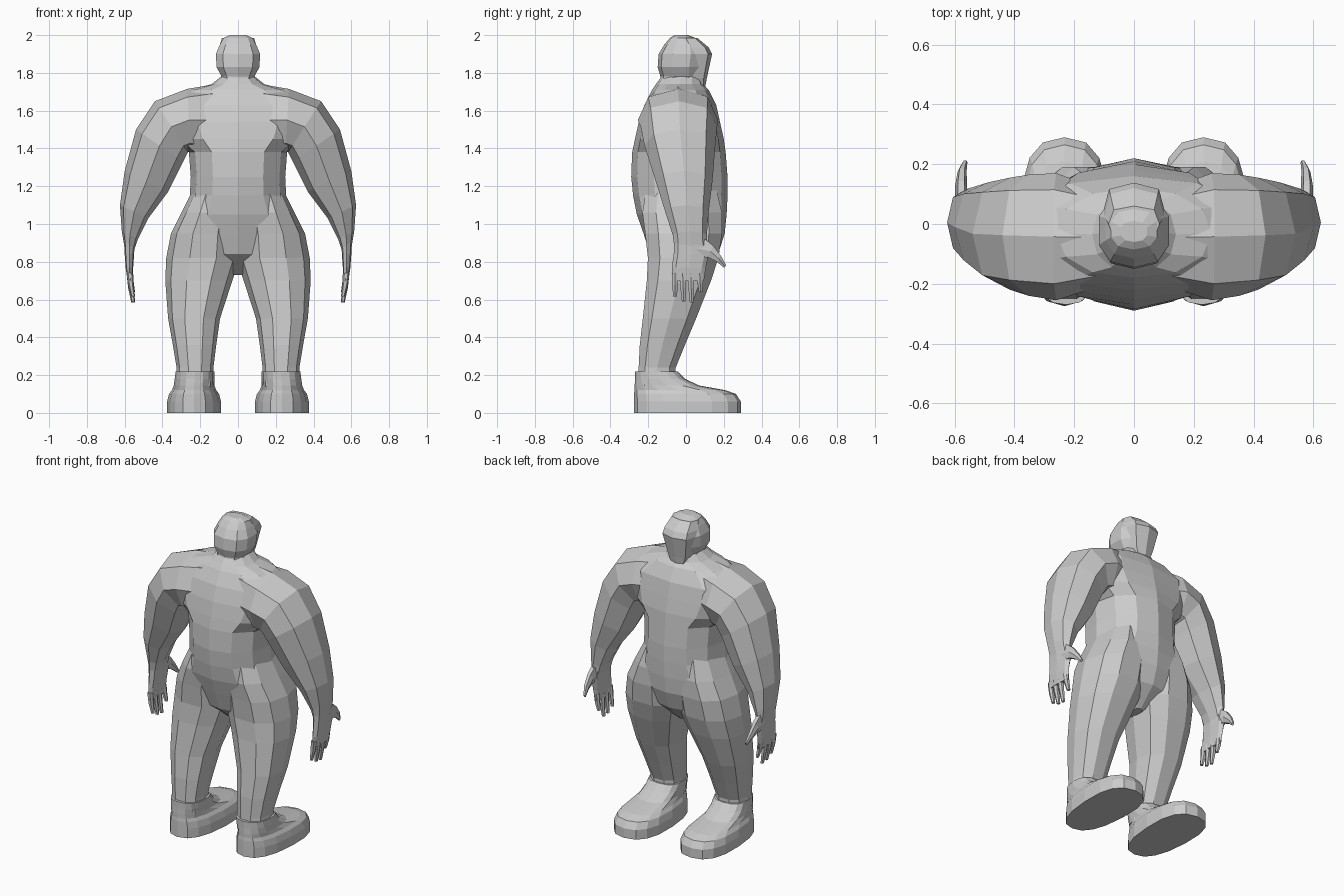
import bpy, bmesh, math
from mathutils import Vector


def loft(name, rings, n=8, e=2.2, taper=0.0, phase=0.0, mirror=False):
    """Skin a chain of superellipse rings, each (centre, u axis, v axis)."""
    bm = bmesh.new()
    loops = []
    for c, u, v in rings:
        loop = []
        for i in range(n):
            a = 2 * math.pi * i / n + phase
            ca, sa = math.cos(a), math.sin(a)
            p = math.copysign(abs(ca) ** (2 / e), ca)
            q = math.copysign(abs(sa) ** (2 / e), sa)
            loop.append(bm.verts.new(Vector(c) + Vector(u) * p * (1 + taper * q) + Vector(v) * q))
        loops.append(loop)
    for a, b in zip(loops, loops[1:]):
        for i in range(n):
            j = (i + 1) % n
            bm.faces.new((a[i], a[j], b[j], b[i]))
    bm.faces.new(loops[0][::-1])
    bm.faces.new(loops[-1])
    bmesh.ops.recalc_face_normals(bm, faces=bm.faces)
    me = bpy.data.meshes.new(name)
    bm.to_mesh(me)
    bm.free()
    ob = bpy.data.objects.new(name, me)
    bpy.context.collection.objects.link(ob)
    if mirror:
        ob.modifiers.new("Mirror", 'MIRROR')
    return ob


def level(z, x0, x1, y0, y1):
    """Horizontal ring from its x and y extents."""
    return (((x0 + x1) / 2, (y0 + y1) / 2, z), ((x1 - x0) / 2, 0, 0), (0, (y1 - y0) / 2, 0))


def centred(z, hx, y0, y1):
    return level(z, -hx, hx, y0, y1)


def limb(outer, inner, y0, y1):
    """Slanted ring spanning an outer and an inner (x, z) point."""
    o = Vector((outer[0], 0, outer[1]))
    i = Vector((inner[0], 0, inner[1]))
    return ((o + i) / 2 + Vector((0, (y0 + y1) / 2, 0)), (o - i) / 2, (0, (y1 - y0) / 2, 0))


# Torso, from crotch to collar
loft("torso", [centred(*r) for r in (
    (0.73, 0.03, -0.06, 0.06), (0.84, 0.22, -0.19, 0.17), (0.95, 0.33, -0.225, 0.205),
    (1.05, 0.30, -0.26, 0.215), (1.15, 0.255, -0.28, 0.22), (1.25, 0.25, -0.29, 0.22),
    (1.38, 0.26, -0.285, 0.21), (1.45, 0.35, -0.27, 0.20), (1.54, 0.40, -0.25, 0.18),
    (1.63, 0.40, -0.22, 0.16), (1.71, 0.26, -0.18, 0.12), (1.74, 0.14, -0.16, 0.09),
    (1.78, 0.09, -0.13, 0.08))], n=12)

# Head with neck
loft("head", [centred(*r) for r in (
    (1.70, 0.10, -0.14, 0.08), (1.78, 0.09, -0.135, 0.08), (1.83, 0.118, -0.15, 0.09),
    (1.90, 0.122, -0.145, 0.10), (1.95, 0.10, -0.115, 0.08), (1.985, 0.08, -0.085, 0.05),
    (2.00, 0.045, -0.06, 0.01))], n=10, e=2.5, phase=math.pi / 2)

# Wedge-shaped mask with a central ridge
loft("face_wedge", [centred(*r) for r in (
    (1.69, 0.035, 0.03, 0.095), (1.77, 0.075, -0.05, 0.11), (1.90, 0.105, -0.07, 0.138),
    (1.935, 0.10, -0.07, 0.12), (1.985, 0.085, -0.06, 0.06))], n=8, e=3, phase=math.pi / 2)

# Legs
loft("leg", [level(*r) for r in (
    (0.14, 0.13, 0.33, -0.26, -0.05), (0.24, 0.13, 0.325, -0.255, -0.05),
    (0.36, 0.115, 0.345, -0.25, 0.0), (0.50, 0.095, 0.37, -0.235, 0.06),
    (0.70, 0.03, 0.385, -0.215, 0.14), (0.82, -0.01, 0.38, -0.21, 0.18),
    (0.95, -0.01, 0.355, -0.225, 0.20), (1.06, -0.01, 0.30, -0.24, 0.20),
    (1.18, 0.0, 0.24, -0.22, 0.17))], n=10, e=2.3, mirror=True)

# Boots
loft("boot", [level(*r) for r in (
    (0.0, 0.09, 0.375, -0.275, 0.29), (0.06, 0.09, 0.375, -0.275, 0.29),
    (0.10, 0.10, 0.365, -0.275, 0.265), (0.12, 0.115, 0.35, -0.273, 0.21),
    (0.145, 0.125, 0.34, -0.272, 0.07), (0.18, 0.125, 0.335, -0.27, -0.005),
    (0.22, 0.125, 0.33, -0.27, -0.045))], n=16, e=2.5, taper=0.1, mirror=True)

# Arms, from inside the chest to the wrist
loft("arm", [limb(*r) for r in (
    ((0.12, 1.74), (0.18, 1.36), -0.22, 0.13), ((0.27, 1.715), (0.25, 1.385), -0.255, 0.17),
    ((0.44, 1.65), (0.265, 1.38), -0.24, 0.165), ((0.54, 1.50), (0.29, 1.33), -0.22, 0.155),
    ((0.60, 1.28), (0.37, 1.17), -0.16, 0.14), ((0.625, 1.10), (0.475, 1.03), -0.11, 0.12),
    ((0.615, 0.96), (0.53, 0.92), -0.07, 0.11), ((0.60, 0.87), (0.55, 0.86), -0.06, 0.11))],
    n=8, e=2.3, mirror=True)

# Palms
loft("palm", [level(*r) for r in (
    (0.93, 0.545, 0.605, -0.06, 0.105), (0.84, 0.55, 0.60, -0.065, 0.12),
    (0.77, 0.555, 0.595, -0.075, 0.105), (0.70, 0.555, 0.585, -0.075, 0.095))],
    n=8, e=2.6, mirror=True)

# Fingers and thumb
for k, (y, tip_y, tip_z) in enumerate(((-0.058, -0.058, 0.615), (-0.018, -0.012, 0.59),
                                       (0.025, 0.03, 0.585), (0.072, 0.078, 0.64))):
    loft(f"finger_{k + 1}", [
        level(0.74, 0.555, 0.59, y - 0.02, y + 0.02),
        level((0.74 + tip_z) / 2, 0.552, 0.582, (y + tip_y) / 2 - 0.017, (y + tip_y) / 2 + 0.017),
        level(tip_z, 0.545, 0.565, tip_y - 0.011, tip_y + 0.011)], n=6, mirror=True)
loft("thumb", [
    ((0.578, 0.06, 0.87), (0.022, 0, 0), (0, 0.03, 0.07)),
    ((0.578, 0.13, 0.855), (0.02, 0, 0), (0, 0.015, 0.035)),
    ((0.575, 0.175, 0.815), (0.015, 0, 0), (0, 0.012, 0.018)),
    ((0.565, 0.207, 0.775), (0.008, 0, 0), (0, 0.006, 0.008))], n=6, mirror=True)
